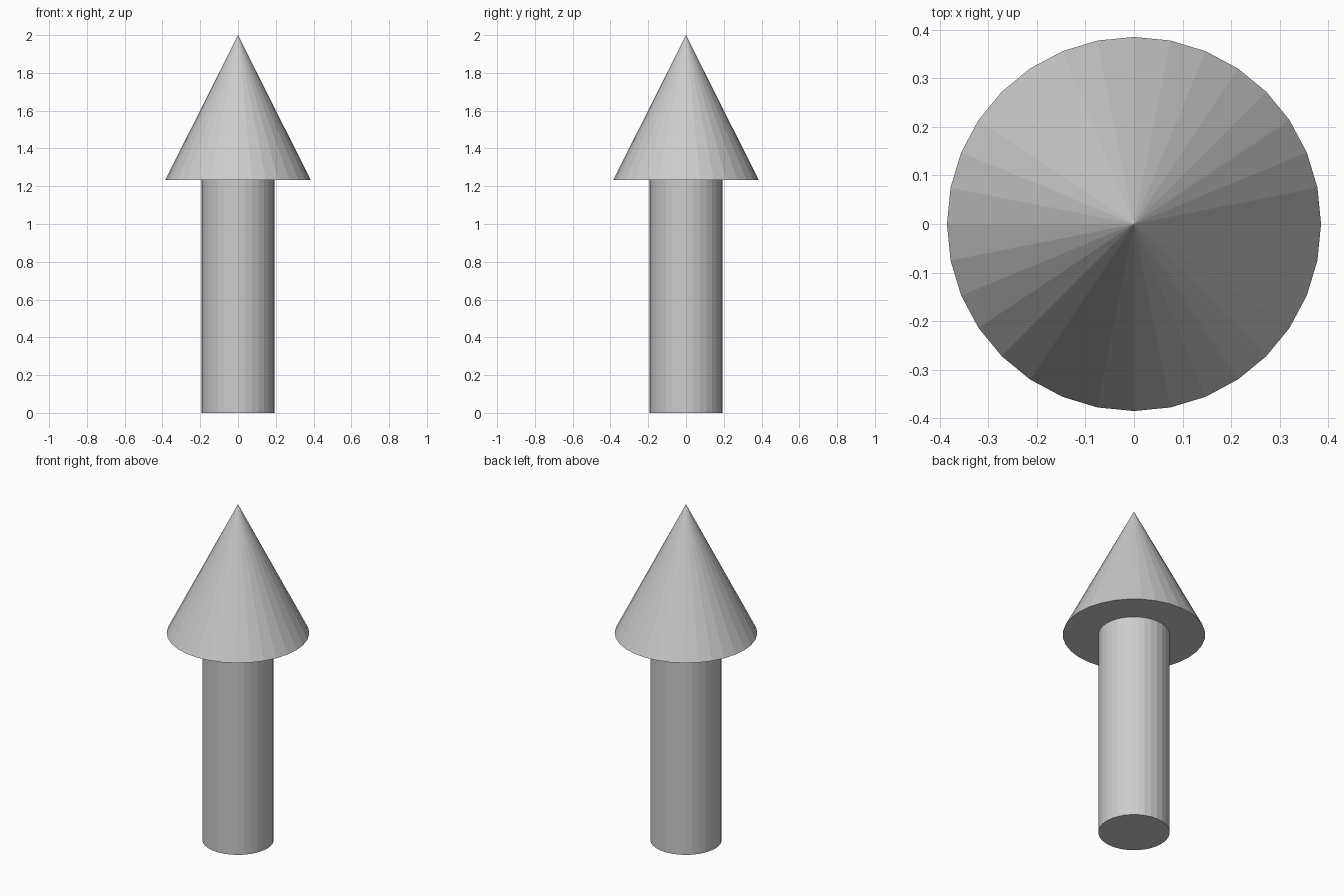
import bpy

if "Cube" in bpy.data.objects:
    bpy.data.objects.remove(bpy.data.objects["Cube"])

SIDES = 32
HEAD_BASE = 1.233
HEAD_RADIUS = 0.385
SHAFT_RADIUS = 0.193
HEIGHT = 2.0

# Shaft: flat-faced cylinder standing on the ground
bpy.ops.mesh.primitive_cylinder_add(vertices=SIDES, radius=SHAFT_RADIUS,
                                    depth=HEAD_BASE,
                                    location=(0, 0, HEAD_BASE / 2))
bpy.context.object.name = "arrow_shaft"

# Head: flat-faced cone with a closed underside
head_height = HEIGHT - HEAD_BASE
bpy.ops.mesh.primitive_cone_add(vertices=SIDES, radius1=HEAD_RADIUS, radius2=0,
                                depth=head_height,
                                location=(0, 0, HEAD_BASE + head_height / 2))
bpy.context.object.name = "arrow_head"
